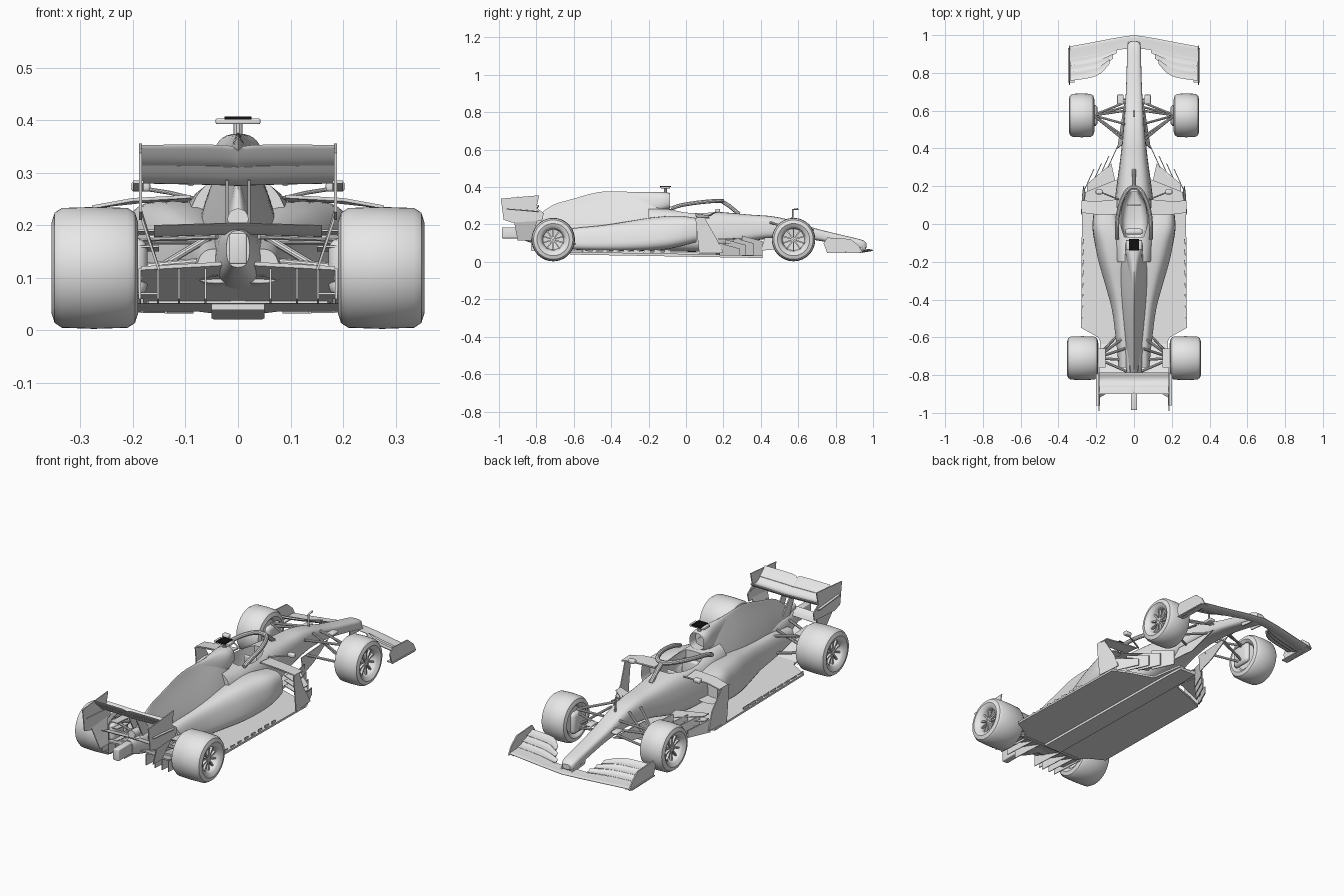
import bpy, bmesh, math
from mathutils import Vector, Matrix

if "Cube" in bpy.data.objects:
    bpy.data.objects.remove(bpy.data.objects["Cube"], do_unlink=True)


def make_material(name, value):
    material = bpy.data.materials.new(name)
    material.use_nodes = True
    colour = (value, value, value, 1)
    material.diffuse_color = colour
    material.node_tree.nodes["Principled BSDF"].inputs["Base Color"].default_value = colour
    return material


GREY = make_material("light_grey", .8)
BLACK = make_material("black", .005)
created = []


def add(name, bm, mirror=False, material=GREY):
    """Turn a bmesh into an object, optionally with its mirror image across x."""
    if mirror:
        everything = bm.verts[:] + bm.edges[:] + bm.faces[:]
        copy = bmesh.ops.duplicate(bm, geom=everything)["geom"]
        for vert in (item for item in copy if isinstance(item, bmesh.types.BMVert)):
            vert.co.x *= -1
    bmesh.ops.recalc_face_normals(bm, faces=bm.faces)
    mesh = bpy.data.meshes.new(name)
    bm.to_mesh(mesh)
    bm.free()
    mesh.materials.append(material)
    obj = bpy.data.objects.new(name, mesh)
    bpy.context.collection.objects.link(obj)
    created.append(obj)
    return obj


def skin(bm, rings, closed=False):
    """Join equal rings of points with quads; cap the ends unless closed."""
    rows = [[bm.verts.new(point) for point in ring] for ring in rings]
    count = len(rows[0])
    pairs = list(zip(rows, rows[1:])) + ([(rows[-1], rows[0])] if closed else [])
    for near, far in pairs:
        for i in range(count):
            j = (i + 1) % count
            bm.faces.new((near[i], near[j], far[j], far[i]))
    return None if closed else (bm.faces.new(rows[0]), bm.faces.new(rows[-1]))


def smooth_stations(stations, steps=4):
    """Catmull-Rom interpolation between station tuples."""
    result = []
    last = len(stations) - 1
    for k in range(last):
        a, b, c, d = (stations[min(max(k + o, 0), last)] for o in (-1, 0, 1, 2))
        for s in range(steps):
            t = s / steps
            result.append([q + t * (r - p + t * (2*p - 5*q + 4*r - u + t * (3*q - p - 3*r + u))) / 2
                           for p, q, r, u in zip(a, b, c, d)])
    return result + [stations[-1]]


def loft(name, stations, power=2.6, sides=32, inlet=0, **options):
    """Stations are (y, centre x, half width, bottom, top, taper)."""
    rings = []
    for y, cx, width, low, high, taper in smooth_stations(stations):
        ring = []
        for i in range(sides):
            angle = math.tau * i / sides
            u, v = (math.copysign(abs(f) ** (2 / power), f) for f in (math.cos(angle), math.sin(angle)))
            narrow = 1 - taper * (v + 1) / 2
            ring.append((cx + width * narrow * u, y, (low + high) / 2 + (high - low) / 2 * v))
        rings.append(ring)
    bm = bmesh.new()
    mouth, _ = skin(bm, rings)
    if inlet:
        bmesh.ops.inset_region(bm, faces=[mouth], thickness=.008)
        deep = bmesh.ops.extrude_discrete_faces(bm, faces=[mouth])["faces"][0]
        bmesh.ops.translate(bm, verts=deep.verts[:], vec=(0, -inlet, 0))
    return add(name, bm, **options)


def plates(name, outlines, offset, mirror=True):
    """Flat outlines of 3D points, thickened by an offset vector."""
    bm = bmesh.new()
    for outline in outlines:
        skin(bm, [outline, [Vector(p) + Vector(offset) for p in outline]])
    return add(name, bm, mirror)


def wing(name, stations, camber=.006, thick=.006, steps=10):
    """Curved aerofoil; stations are (x, leading y, z, trailing y, z)."""
    rings = []
    for x, y0, z0, y1, z1 in smooth_stations(stations):
        upper, lower = [], []
        for i in range(steps + 1):
            t = i / steps
            y, z = y0 + (y1 - y0) * t, z0 + (z1 - z0) * t - camber * math.sin(math.pi * t)
            half = thick * (.1 + math.sqrt(t) * (1 - t))
            upper.append((x, y, z + half))
            lower.append((x, y, z - half))
        rings.append(upper + lower[::-1])
    bm = bmesh.new()
    skin(bm, rings)
    return add(name, bm, True)


def rods(name, paths, radius, mirror=True, sides=10):
    """Round rods through 3D points."""
    bm = bmesh.new()
    for path in paths:
        points = [Vector(p) for p in path]
        rings = []
        for i, point in enumerate(points):
            along = points[min(i + 1, len(points) - 1)] - points[max(i - 1, 0)]
            turn = along.to_track_quat("Z", "Y")
            rings.append([point + turn @ Vector((radius * math.cos(a), radius * math.sin(a), 0))
                          for a in (math.tau * k / sides for k in range(sides))])
        skin(bm, rings)
    return add(name, bm, mirror)


def box(name, centre, size, mirror=False, material=GREY, bevel=0):
    bm = bmesh.new()
    bmesh.ops.create_cube(bm, size=1, matrix=Matrix.Translation(centre) @ Matrix.Diagonal((*size, 1)))
    if bevel:
        bmesh.ops.bevel(bm, geom=bm.edges[:], offset=bevel, segments=3, affect="EDGES", profile=.5)
    return add(name, bm, mirror, material)


def wheels(name, y, inner, outer, rim):
    """A mirrored pair of tyres with dished, spoked rims."""
    radius, z, sides = .116, .119, 56
    profile = [(inner + .012, rim), (inner + .003, rim + .012), (inner, radius - .03), (inner + .006, radius - .011),
               (inner + .02, radius - .002), ((inner + outer) / 2, radius), (outer - .02, radius - .002),
               (outer - .006, radius - .011), (outer, radius - .03), (outer - .003, rim + .012), (outer - .009, rim),
               (outer - .016, rim - .006), (outer - .045, rim - .012), (outer - .05, .012), (outer - .02, .011),
               (outer - .018, .003), (inner + .03, .003), (inner + .03, rim - .006)]
    bm = bmesh.new()
    skin(bm, [[(x, y + r * math.cos(a), z + r * math.sin(a)) for x, r in profile]
              for a in (math.tau * k / sides for k in range(sides))], closed=True)
    for k in range(10):
        spin = Matrix.Translation((outer - .028, y, z)) @ Matrix.Rotation(math.tau * k / 10, 4, "X")
        bmesh.ops.create_cube(bm, size=1, matrix=spin @ Matrix.Translation((0, 0, rim / 2))
                              @ Matrix.Diagonal((.012, .007, rim - .012, 1)))
    add(name, bm, True)


wheels("rear_wheels", -.71, .19, .355, .066)
wheels("front_wheels", .575, .21, .345, .07)

# Nose and survival cell, with the cockpit opening cut out
chassis = loft("nose_and_chassis", [
    (.965, 0, .022, .075, .1, 0), (.94, 0, .036, .066, .118, 0), (.85, 0, .038, .085, .14, 0),
    (.7, 0, .043, .115, .177, 0), (.55, 0, .055, .13, .225, .1), (.45, 0, .066, .125, .245, .15),
    (.35, 0, .078, .11, .252, .2), (.2, 0, .1, .07, .265, .2), (.08, 0, .115, .055, .272, .2),
    (-.06, 0, .125, .055, .28, .2), (-.2, 0, .12, .055, .29, .3)], power=3.2)
cutter = loft("cockpit_cutter", [(.17, 0, .025, .14, .4, 0), (.1, 0, .06, .13, .4, 0),
                                 (0, 0, .07, .13, .4, 0), (-.07, 0, .05, .15, .4, 0)], power=4)
cutter.hide_render = True
cut = chassis.modifiers.new("cockpit_opening", "BOOLEAN")
cut.object, cut.operation, cut.solver = cutter, "DIFFERENCE", "EXACT"
bpy.context.view_layer.update()
baked = bpy.data.meshes.new_from_object(chassis.evaluated_get(bpy.context.evaluated_depsgraph_get()))
chassis.modifiers.clear()
chassis.data = baked
created.remove(cutter)
bpy.data.objects.remove(cutter, do_unlink=True)

# Engine cover, air intake and sidepods
loft("engine_cover", [
    (-.13, 0, .1, .06, .33, .6), (-.2, 0, .115, .06, .368, .75), (-.32, 0, .12, .06, .375, .88),
    (-.46, 0, .1, .06, .374, .95), (-.6, 0, .075, .07, .338, .93), (-.72, 0, .05, .09, .3, .88),
    (-.82, 0, .03, .12, .22, .4)], power=2.3)
loft("air_intake", [(-.085, 0, .042, .285, .368, .1), (-.13, 0, .05, .27, .374, .1),
                    (-.22, 0, .042, .25, .374, .4), (-.36, 0, .02, .25, .37, .6)], inlet=.05)
loft("sidepods", [
    (.055, .15, .068, .105, .235, .1), (-.02, .14, .085, .085, .245, .15), (-.1, .115, .103, .068, .245, .25),
    (-.2, .1, .1, .06, .235, .35), (-.32, .08, .085, .058, .215, .4), (-.45, .062, .065, .06, .195, .4),
    (-.6, .05, .055, .066, .18, .4), (-.76, .04, .045, .09, .155, .3)], power=3, inlet=.07, mirror=True)

# Cockpit seat, steering wheel and halo
box("seat", (0, -.04, .19), (.09, .03, .12), bevel=.01)
box("steering_wheel", (0, .1, .225), (.07, .012, .04), bevel=.005)
hoop = [(.09, -.08, .285), (.09, -.03, .302), (.086, .04, .314), (.07, .11, .322),
        (.045, .165, .326), (.02, .19, .326), (0, .195, .325)]
rods("halo", [[(x, y, z) for x, y, z in smooth_stations(hoop)],
              [(0, .19, .325), (0, .23, .3), (0, .285, .255)]], .011)

# Roof camera and sensors
rods("camera_stalk", [[(0, -.11, .36), (0, -.11, .4)]], .009, mirror=False)
box("roof_camera", (0, -.11, .398), (.085, .05, .011), bevel=.003)
box("camera_cover", (0, -.11, .404), (.052, .06, .006), material=BLACK)
box("nose_cameras", (.072, .66, .17), (.034, .05, .014), True, bevel=.005)
rods("nose_camera_mounts", [[(.03, .66, .16), (.07, .66, .17)]], .004)
rods("speed_probe", [[(0, .57, .21), (0, .57, .28), (0, .6, .283)]], .005, mirror=False)
box("mirrors", (.185, .17, .274), (.036, .025, .02), True, bevel=.006)
rods("mirror_stalks", [[(.08, .13, .25), (.13, .15, .262), (.18, .17, .27)]], .004)


# Raked floor, plank and diffuser
def floor_z(y):
    return .04 - .018 * y


outline = [(0, .4), (.05, .41), (.075, .24), (.19, .2), (.275, .16), (.28, -.55), (.19, -.6), (.17, -.64), (0, -.64)]
plates("floor", [[(x, y, floor_z(y)) for x, y in outline]], (0, 0, .01))
plates("plank", [[(x, y, floor_z(y) - .012) for x, y in ((0, .41), (.045, .41), (.05, .3), (.05, -.62), (0, -.62))]],
       (0, 0, .013))
plates("diffuser_roof", [[(0, -.62, .05), (.18, -.62, .05), (.185, -.83, .115), (0, -.83, .125)]], (0, 0, .007))
plates("diffuser_strakes", [[(x, -.63, .05), (x, -.83, .118), (x, -.83, .06)] for x in (.06, .11, .15, .185)], (.004, 0, 0))
plates("floor_edge_fins", [[(.265, y, .05), (.27, y - .035, .052), (.27, y - .035, .068), (.265, y, .062)]
                           for y in (-.08 - .055 * k for k in range(9))], (.004, 0, 0))

# Bargeboards and vanes ahead of the sidepods
plates("bargeboards", [[(x, y, floor_z(y)), (x + .05, y - .11, floor_z(y)), (x + .05, y - .11, top), (x, y, top - .03)]
                       for x, y, top in ((.085, .41, .14), (.13, .36, .13), (.17, .32, .12), (.21, .29, .1))], (.005, 0, 0))
plates("bargeboard_slats", [[(.12, .32, z), (.25, .21, z), (.25, .17, z), (.1, .23, z)]
                            for z in (.07, .095, .12)], (0, 0, .004))
plates("sidepod_vanes", [[(.265, .2, .05), (.275, .07, .05), (.275, .05, .235), (.27, .1, .235), (.255, .16, .13)]],
       (.005, 0, 0))
plates("sidepod_winglets", [[(.09, .13, .245), (.2, .12, .242), (.278, .125, .23), (.278, .06, .232), (.2, .05, .246),
                             (.09, .05, .252)]], (0, 0, .006))
plates("nose_turning_vanes", [[(.045, .66, .13), (.06, .42, .13), (.085, .4, .06), (.06, .52, .07)]], (.004, 0, 0))

# Front wing
wing("front_wing_main", [(0, 1, .062, .93, .07), (.1, .985, .06, .92, .066), (.22, .962, .056, .89, .064),
                         (.34, .94, .053, .86, .06)], camber=.003, thick=.012)
for k in range(3):
    back, up = .036 * k, .016 * k
    wing("front_wing_flap_" + "abc"[k], [
        (.09 + .02 * k, .93 - .8 * back, .07 + up, .905 - .8 * back, .079 + up),
        (.2, .9 - back, .069 + up, .855 - back, .084 + up), (.337, .876 - back, .064 + up, .83 - back, .078 + up)])
plates("front_wing_endplates", [[(.338, .945, .047), (.338, .925, .085), (.338, .88, .122), (.338, .755, .13),
                                 (.338, .735, .1), (.338, .755, .047)]], (.006, 0, 0))
plates("front_wing_footplates", [[(.315, .94, .047), (.35, .93, .047), (.35, .75, .052), (.315, .75, .052)]], (0, 0, .005))
plates("nose_pylons", [[(.026, .97, .06), (.026, .86, .07), (.026, .85, .11), (.026, .94, .1)]], (.006, 0, 0))

# Rear wing
wing("rear_wing_main", [(0, -.785, .298, -.865, .312), (.06, -.785, .3, -.865, .314), (.185, -.785, .303, -.865, .316)],
     camber=.022, thick=.016)
wing("rear_wing_flap", [(0, -.858, .31, -.895, .342), (.03, -.858, .312, -.9, .352), (.185, -.858, .314, -.9, .352)],
     camber=.004, thick=.01)
wing("beam_wing", [(0, -.82, .185, -.88, .205), (.16, -.82, .18, -.88, .2)])
plates("rear_wing_endplates", [[(.183, -.785, .356), (.183, -.99, .338), (.183, -.975, .225), (.183, -.93, .21),
                                (.183, -.77, .22), (.183, -.76, .26), (.183, -.8, .29)]], (.005, 0, 0))
plates("lower_endplates", [[(.183, -.79, .23), (.183, -.92, .22), (.148, -.9, .115), (.148, -.83, .115)]], (.005, 0, 0))
plates("endplate_tabs", [[(.18, -.78, .266), (.2, -.8, .266), (.2, -.96, .28), (.18, -.96, .28)]], (0, 0, .005))
plates("rear_wing_pylons", [[(.018, -.74, .2), (.018, -.8, .19), (.018, -.85, .285), (.018, -.81, .29)]], (.006, 0, 0))

# Gearbox, crash structure and exhaust
loft("gearbox", [(-.62, 0, .06, .07, .2, .2), (-.78, 0, .045, .09, .2, .2), (-.88, 0, .022, .12, .19, 0)])
box("crash_structure", (0, -.92, .155), (.034, .13, .058), bevel=.004)
rods("exhaust", [[(0, -.74, .205), (0, -.86, .212)]], .02, mirror=False, sides=20)

# Suspension and brake ducts
front_hub, rear_hub = (.215, .575), (.2, -.71)
rods("front_suspension", [[(*front_hub, z), (x, y, end)] for z, x, y, end in (
    (.175, .045, .6, .195), (.175, .06, .45, .21), (.08, .045, .62, .13), (.08, .06, .47, .125),
    (.16, .045, .645, .17), (.09, .05, .53, .215))], .006)
rods("rear_suspension", [[(*rear_hub, z), (x, y, end)] for z, x, y, end in (
    (.17, .05, -.6, .17), (.175, .04, -.78, .18), (.085, .06, -.56, .1), (.085, .04, -.78, .11),
    (.12, .03, -.72, .135), (.09, .05, -.66, .18))], .007)
box("front_brake_ducts", (.207, .575, .12), (.03, .11, .11), True, bevel=.02)
box("rear_brake_ducts", (.19, -.71, .12), (.035, .1, .11), True, bevel=.02)
plates("rear_duct_winglets", [[(.15, -.66, z), (.19, -.66, z), (.19, -.76, z + .008), (.15, -.76, z + .008)]
                              for z in (.06, .09, .15, .18)], (0, 0, .004))

# Smooth shading with crisp edges
bpy.ops.object.select_all(action="DESELECT")
for obj in created:
    obj.select_set(True)
bpy.context.view_layer.objects.active = chassis
bpy.ops.object.shade_smooth_by_angle(angle=math.radians(35))
